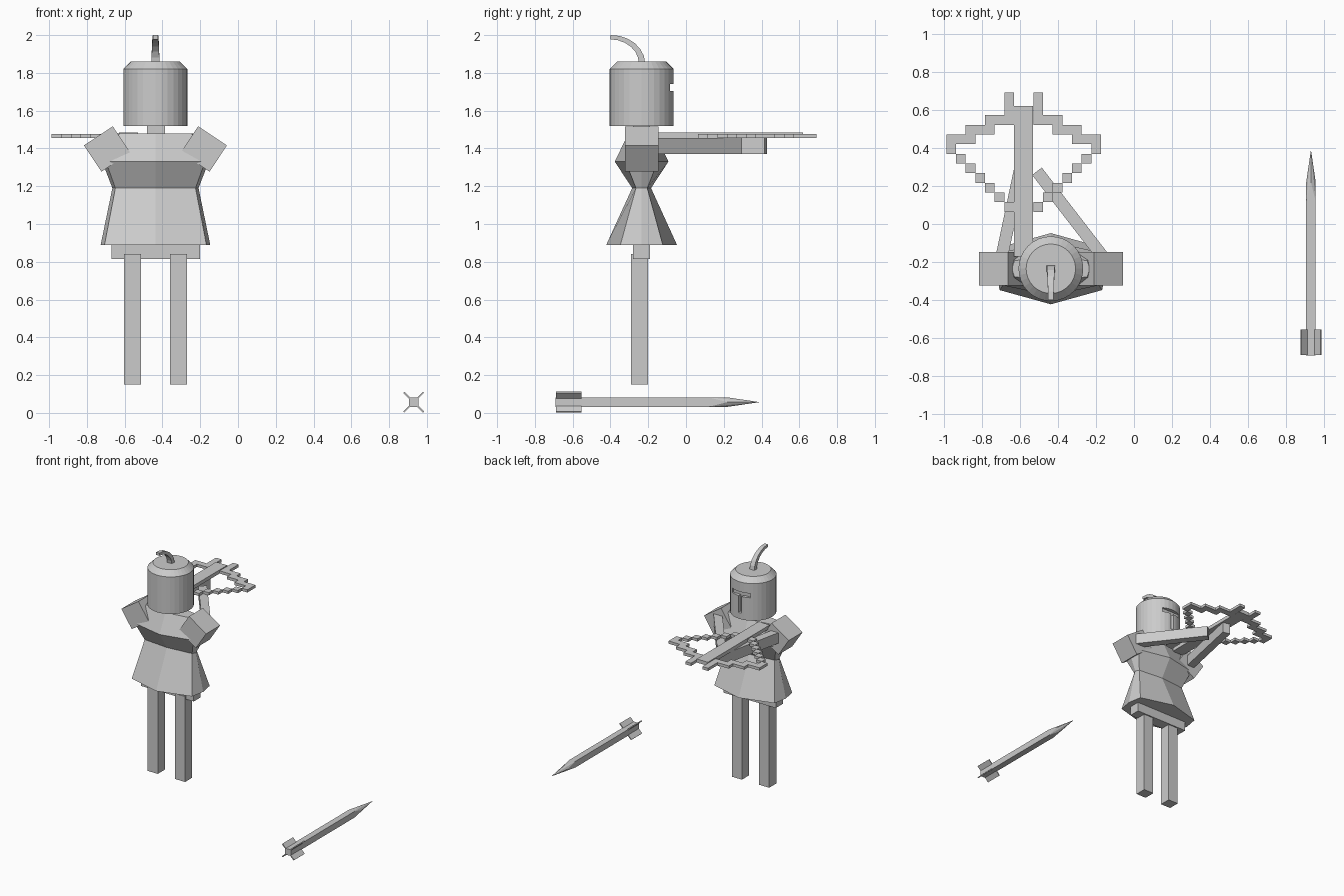
import bpy, bmesh
from math import radians, pi, sin, cos, atan2
from mathutils import Matrix, Vector

if "Cube" in bpy.data.objects:
    bpy.data.objects.remove(bpy.data.objects["Cube"])

CX, CY = -0.437, -0.235          # figure axis
BX = -0.58                       # crossbow centre line


def finish(bm, name):
    bmesh.ops.recalc_face_normals(bm, faces=bm.faces)
    me = bpy.data.meshes.new(name)
    bm.to_mesh(me)
    bm.free()
    ob = bpy.data.objects.new(name, me)
    bpy.context.collection.objects.link(ob)
    return ob


def add_box(bm, x0, x1, y0, y1, z0, z1):
    m = Matrix.Translation(((x0 + x1) / 2, (y0 + y1) / 2, (z0 + z1) / 2))
    m = m @ Matrix.Diagonal((x1 - x0, y1 - y0, z1 - z0, 1))
    bmesh.ops.create_cube(bm, size=1, matrix=m)


def box(name, *dims):
    bm = bmesh.new()
    add_box(bm, *dims)
    return finish(bm, name)


def loft(name, rings):
    """Skin equal-length rings of points and cap both ends."""
    bm = bmesh.new()
    loops = [[bm.verts.new(p) for p in r] for r in rings]
    n = len(loops[0])
    for a, b in zip(loops, loops[1:]):
        for i in range(n):
            j = (i + 1) % n
            bm.faces.new((a[i], a[j], b[j], b[i]))
    bm.faces.new(loops[0])
    bm.faces.new(loops[-1])
    return finish(bm, name)


# Legs, hips, neck
for side, s in (("left", -1), ("right", 1)):
    x = CX + s * 0.122
    box(side + "_leg", x - 0.045, x + 0.045, -0.29, -0.2, 0.15, 0.84)
box("hips", -0.67, -0.2, -0.28, -0.19, 0.815, 0.9)
box("neck", -0.483, -0.387, -0.28, -0.19, 1.45, 1.54)


# Torso and skirt: eight-sided rings (half width, half depth, z)
def torso_ring(w, d, z):
    unit = [(0, -1), (.93, -.6), (1, 0), (.93, .6), (0, 1), (-.93, .6), (-1, 0), (-.93, -.6)]
    return [(CX + w * u, CY + d * v, z) for u, v in unit]


loft("torso_skirt", [torso_ring(*r) for r in (
    (.29, .187, .89), (.228, .05, 1.19), (.282, .142, 1.33), (.205, .07, 1.48))])

# Shoulder blocks
for side, s in (("left", -1), ("right", 1)):
    bm = bmesh.new()
    bmesh.ops.create_cube(bm, size=1, matrix=Matrix.Translation((CX + s * .256, CY, 1.397))
                          @ Matrix.Rotation(s * radians(33.5), 4, 'Y')
                          @ Matrix.Diagonal((.183, .178, .167, 1)))
    finish(bm, side + "_shoulder")


# Forearms reaching to the crossbow
def forearm(name, a, b):
    a, b = Vector(a), Vector(b)
    d = b - a
    mid = (a + b) / 2
    bm = bmesh.new()
    bmesh.ops.create_cube(bm, size=1, matrix=Matrix.Translation((mid.x, mid.y, 1.412))
                          @ Matrix.Rotation(atan2(d.y, d.x), 4, 'Z')
                          @ Matrix.Diagonal((d.length, .064, .085, 1)))
    finish(bm, name)


forearm("right_forearm", (-.165, -.17), (-.51, .277))
forearm("left_forearm", (-.697, -.18), (-.57, .423))

# Helmet with chamfered top and T-shaped visor slit
N = 32
helmet = loft("helmet", [[(CX + r * cos(2 * pi * i / N), CY + r * sin(2 * pi * i / N), z)
                          for i in range(N)] for r, z in ((.17, 1.52), (.17, 1.82), (.13, 1.86))])
for name, w, z0, z1 in (("slit_cutter_wide", .08, 1.705, 1.74), ("slit_cutter_tall", .014, 1.57, 1.72)):
    cut = box(name, CX - w, CX + w, -.095, 0, z0, z1)
    cut.hide_render = True
    cut.hide_viewport = True
    mod = helmet.modifiers.new(name, 'BOOLEAN')
    mod.operation = 'DIFFERENCE'
    mod.solver = 'EXACT'
    mod.object = cut

# Plume: arc swept from the crown to the rear
rings = []
for i in range(7):
    t = i / 6
    a = t * pi / 2
    w, h = .022 - .008 * t, .017 - .006 * t
    c = Vector((CX, -.4 + .167 * cos(a), 1.85 + .139 * sin(a)))
    n = Vector((0, cos(a), sin(a))) * h
    x = Vector((w, 0, 0))
    rings.append([c - x - n, c + x - n, c + x + n, c - x + n])
loft("plume", rings)

# Crossbow stock, stepped bow limbs and string
box("crossbow_stock", BX - .05, BX + .05, -.17, .62, 1.455, 1.484)
C = .0508
bm = bmesh.new()


def cells(j0, j1, y0, y1):
    for s in (-1, 1):
        x0, x1 = sorted((BX + s * j0 * C, BX + s * (j1 + 1) * C))
        add_box(bm, x0, x1, y0, y1, 1.455, 1.477)


TOP = .572
cells(1, 1, TOP - C, .692)                       # prongs
for row, (j0, j1) in enumerate(((1, 3), (3, 5), (5, 7), (7, 7))):
    cells(j0, j1, TOP - (row + 1) * C, TOP - row * C)
finish(bm, "crossbow_limbs")
bm = bmesh.new()
for k in range(6):
    y = TOP - (4 + k) * C
    cells(6 - k, 6 - k, y - C, y)
finish(bm, "crossbow_string")

# Arrow shaft with faceted point
AX, AZ, R = .93, .057, .025
bm = bmesh.new()
angs = [(1, 0), (1, 1), (0, 1), (-1, 1), (-1, 0), (-1, -1), (0, -1), (1, -1)]
tail = [bm.verts.new((AX + R * u, -.69, AZ + R * v)) for u, v in angs]
neck = [bm.verts.new((AX + R * u, .12 if u and v else .22, AZ + R * v)) for u, v in angs]
tip = bm.verts.new((AX, .39, AZ))
bm.faces.new(tail)
for i in range(8):
    j = (i + 1) % 8
    bm.faces.new((tail[i], tail[j], neck[j], neck[i]))
    bm.faces.new((neck[i], neck[j], tip))
finish(bm, "arrow_shaft")

# Arrow fletching: crossed diagonal vanes
bm = bmesh.new()
for s in (-1, 1):
    bmesh.ops.create_cube(bm, size=1, matrix=Matrix.Translation((AX, -.622, AZ))
                          @ Matrix.Rotation(s * pi / 4, 4, 'Y')
                          @ Matrix.Diagonal((.148, .135, .008, 1)))
finish(bm, "arrow_fletching")
